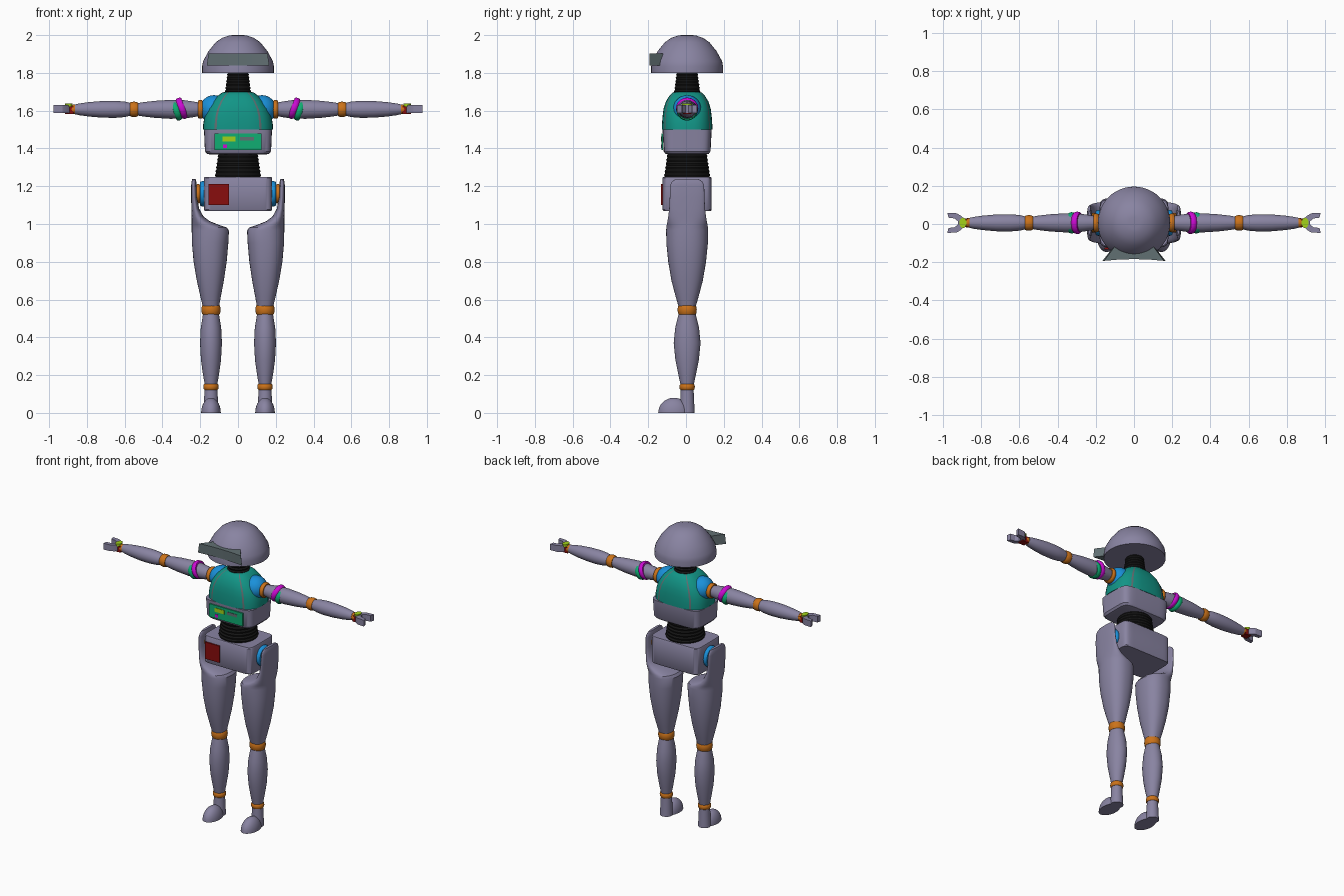
import bpy, bmesh
from math import sin, cos, pi, radians
from mathutils import Matrix, Vector

if "Cube" in bpy.data.objects:
    bpy.data.objects.remove(bpy.data.objects["Cube"], do_unlink=True)

CY = 0.006   # depth centre of the body
ARM_Z = 1.607
LEG_X = 0.143


def material(name, rgb):
    m = bpy.data.materials.new(name)
    m.use_nodes = True
    m.diffuse_color = (*rgb, 1)
    m.node_tree.nodes["Principled BSDF"].inputs["Base Color"].default_value = (*rgb, 1)
    return m


SHELL = material("lavender grey", (0.25, 0.23, 0.36))
TEAL = material("teal", (0.006, 0.3, 0.24))
ORANGE = material("orange", (0.6, 0.17, 0.01))
BLUE = material("blue", (0.01, 0.28, 0.7))
MAGENTA = material("magenta", (0.6, 0.003, 0.65))
GREEN = material("green", (0.005, 0.42, 0.17))
RED = material("dark red", (0.25, 0.004, 0.004))
LIME = material("lime", (0.36, 0.65, 0.01))
SLATE = material("slate grey", (0.12, 0.16, 0.17))
BLACK = material("black", (0.008, 0.008, 0.008))


def finish(name, bm, mat, mirror=False, angle=35):
    bmesh.ops.recalc_face_normals(bm, faces=bm.faces)
    me = bpy.data.meshes.new(name)
    for f in bm.faces:
        f.smooth = True
    bm.to_mesh(me)
    bm.free()
    me.set_sharp_from_angle(angle=radians(angle))
    me.materials.append(mat)
    ob = bpy.data.objects.new(name, me)
    bpy.context.collection.objects.link(ob)
    if mirror:
        ob.modifiers.new("Mirror", "MIRROR").use_mirror_merge = False
    return ob


def loft(name, sections, mat, axis="z", power=2, angles=None, mirror=False, matrix=None):
    """Skin superellipse sections (t, a_min, a_max, b_min, b_max) along an axis."""
    angles = angles or [i * 7.5 for i in range(48)]
    bm = bmesh.new()
    rings = []
    for t, a0, a1, b0, b1 in sections:
        ring = []
        for d in angles:
            c, s = cos(radians(d)), sin(radians(d))
            u = abs(c) ** (2 / power) * (1 if c > 0 else -1)
            v = abs(s) ** (2 / power) * (1 if s > 0 else -1)
            a, b = (a0 + a1 + u * (a1 - a0)) / 2, (b0 + b1 + v * (b1 - b0)) / 2
            ring.append(bm.verts.new((a, b, t) if axis == "z" else (t, a, b)))
        rings.append(ring)
    n = len(angles)
    for low, high in zip(rings, rings[1:]):
        for i in range(n):
            j = (i + 1) % n
            bm.faces.new((low[i], low[j], high[j], high[i]))
    bm.faces.new(rings[0])
    bm.faces.new(rings[-1])
    if matrix:
        bm.transform(matrix)
    return finish(name, bm, mat, mirror)


def turned(name, profile, mat, axis="z", centre=(0, CY), **kw):
    """Round part from (position, radius) pairs."""
    a, b = centre
    return loft(name, [(t, a - r, a + r, b - r, b + r) for t, r in profile], mat, axis, **kw)


def band(name, t0, t1, r, mat, **kw):
    """Short ring with rounded edges."""
    h = t1 - t0
    shape = ((0, 0.86), (0.15, 0.95), (0.5, 1), (0.85, 0.95), (1, 0.86))
    return turned(name, [(t0 + h * k, r * s) for k, s in shape], mat, **kw)


def bellows(name, z0, z1, r0, r1, ribs):
    """Ribbed flexible sleeve."""
    steps = ribs * 2
    turned(name, [(z0 + (z1 - z0) * i / steps,
                   r0 + (r1 - r0) * i / steps - 0.005 * (i % 2)) for i in range(steps + 1)], BLACK)


def prism(name, outline, z0, z1, mat, mirror=False, shrink=1):
    """Extruded plan outline, optionally narrower at the top."""
    bm = bmesh.new()
    low = [bm.verts.new((x, y, z0)) for x, y in outline]
    high = [bm.verts.new((x * shrink, y, z1)) for x, y in outline]
    bm.faces.new(low)
    bm.faces.new(high)
    for i in range(len(low)):
        j = (i + 1) % len(low)
        bm.faces.new((low[i], low[j], high[j], high[i]))
    return finish(name, bm, mat, mirror, 25)


def box(name, x0, x1, y0, y1, z0, z1, mat, mirror=False):
    return prism(name, [(x0, y0), (x1, y0), (x1, y1), (x0, y1)], z0, z1, mat, mirror)


# Helmet and visor
turned("helmet", [(1.8, 0.19), (1.835, 0.19), (1.862, 0.185), (1.915, 0.156),
                  (1.962, 0.118), (1.985, 0.085), (1.997, 0.05), (2, 0.03)], SHELL)
prism("visor", [(-0.165, -0.193), (-0.08, -0.186), (0, -0.184), (0.08, -0.186),
                (0.165, -0.193), (0.108, -0.12), (-0.108, -0.12)], 1.84, 1.903, SLATE, shrink=0.95)

# Flexible neck and waist
bellows("neck", 1.685, 1.81, 0.072, 0.056, 7)
bellows("waist", 1.24, 1.38, 0.125, 0.105, 7)

# Chest with narrow seam strips, front and back
quarter = [0, 10, 20, 30, 40, 48, 55, 60, 70, 80]
angles = (quarter + [180 - d for d in quarter[:0:-1]] + [90])
angles = sorted(angles + [180]) 
angles = angles[:-1] + [180 + d for d in angles[:-1]]
chest = loft("chest", [(z, -w, w, CY - d, CY + d) for z, w, d in (
    (1.5, 0.185, 0.133), (1.53, 0.184, 0.133), (1.57, 0.177, 0.13), (1.61, 0.163, 0.125),
    (1.65, 0.136, 0.112), (1.68, 0.105, 0.093), (1.695, 0.085, 0.078), (1.7, 0.07, 0.066))],
    TEAL, power=2.8, angles=angles)
chest.data.materials.append(SLATE)
seams = [i for i, d in enumerate(angles) if d in (55, 120, 235, 300)]
for p in chest.data.polygons:
    if len(p.vertices) == 4 and p.index % len(angles) in seams:
        p.material_index = 1

# Lower chest and pelvis
loft("lower_chest", [(z, -w, w, CY - d, CY + d) for z, w, d in (
    (1.368, 0.15, 0.1), (1.372, 0.165, 0.115), (1.385, 0.175, 0.124), (1.5, 0.18, 0.13))],
    SHELL, power=6)
loft("pelvis", [(z, -w, w, CY - d, CY + d) for z, w, d in (
    (1.07, 0.177, 0.126), (1.076, 0.18, 0.13), (1.244, 0.18, 0.13), (1.25, 0.177, 0.126))],
    SHELL, power=9)

# Front panels
box("chest_panel", -0.125, 0.125, -0.13, -0.1205, 1.392, 1.48, GREEN)
box("lime_display", -0.082, -0.012, -0.133, -0.129, 1.438, 1.464, LIME)
box("grey_slot", 0.01, 0.085, -0.133, -0.129, 1.442, 1.461, SLATE)
box("magenta_button", -0.08, -0.058, -0.133, -0.129, 1.402, 1.422, MAGENTA)
box("pelvis_panel", -0.155, -0.047, -0.133, -0.1235, 1.1, 1.213, RED)

# Shoulders
bm = bmesh.new()
bmesh.ops.create_uvsphere(bm, u_segments=32, v_segments=20, radius=0.075,
                          matrix=Matrix.Translation((0.127, CY, ARM_Z)))
finish("shoulder_balls", bm, BLUE, True)

# Arms, built along x and mirrored
arm = dict(axis="x", centre=(CY, ARM_Z), mirror=True)
band("shoulder_joints", 0.185, 0.213, 0.05, ORANGE, **arm)
turned("upper_arms", [(0.205, 0.036), (0.24, 0.042), (0.29, 0.049), (0.36, 0.05),
                      (0.44, 0.045), (0.5, 0.038), (0.535, 0.032)], SHELL, **arm)
for name, offset, radius, mat in (("magenta_armbands", -0.016, 0.059, MAGENTA),
                                  ("green_armbands", 0.016, 0.056, GREEN)):
    tilt = Matrix.Translation((0.312, CY, ARM_Z)) @ Matrix.Rotation(0.36, 4, "Y")
    band(name, offset - 0.016, offset + 0.016, radius, mat, axis="x", centre=(0, 0),
         mirror=True, matrix=tilt)
band("elbows", 0.53, 0.572, 0.041, ORANGE, **arm)
turned("forearms", [(0.567, 0.033), (0.6, 0.041), (0.65, 0.045), (0.72, 0.044),
                    (0.79, 0.038), (0.84, 0.031), (0.862, 0.026)], SHELL, **arm)
band("wrists", 0.855, 0.882, 0.025, ORANGE, **arm)

# Two-pronged hands with a red palm block and a lime cap
half = [(0.885, 0.012), (0.905, 0.036), (0.928, 0.05), (0.978, 0.053),
        (0.972, 0.027), (0.94, 0.023), (0.922, 0.008)]
outline = [(x, CY + y) for x, y in half] + [(x, CY - y) for x, y in reversed(half)]
prism("hands", outline, 1.588, 1.63, SHELL, True)
box("palm_blocks", 0.87, 0.915, CY - 0.022, CY + 0.022, 1.582, 1.622, RED, True)
loft("hand_caps", [(z, 0.877, 0.915, CY - 0.027, CY + 0.027) for z in (1.622, 1.637)],
     LIME, mirror=True)

# Hip joints
hip = dict(axis="x", centre=(CY, 1.16), mirror=True)
band("hip_discs", 0.17, 0.202, 0.068, BLUE, **hip)
band("hip_joints", 0.198, 0.225, 0.052, ORANGE, **hip)

# Thighs, scooped on the inside and rising to a thin outer hip plate
loft("thighs", [(z, a, b, CY - d, CY + d) for z, a, b, d in (
    (0.565, 0.1, 0.187, 0.046), (0.62, 0.09, 0.2, 0.062), (0.7, 0.075, 0.218, 0.083),
    (0.8, 0.06, 0.235, 0.1), (0.9, 0.051, 0.244, 0.11), (0.965, 0.048, 0.245, 0.111),
    (0.982, 0.06, 0.245, 0.11), (0.995, 0.1, 0.245, 0.108), (1.015, 0.15, 0.245, 0.104),
    (1.04, 0.183, 0.246, 0.1), (1.08, 0.205, 0.247, 0.095), (1.14, 0.217, 0.248, 0.092),
    (1.205, 0.22, 0.248, 0.09), (1.225, 0.221, 0.246, 0.08), (1.238, 0.224, 0.242, 0.06))],
    SHELL, power=2.3, mirror=True)

# Lower legs
leg = dict(centre=(LEG_X, CY), mirror=True)
band("knees", 0.52, 0.572, 0.051, ORANGE, **leg)
loft("shins", [(z, LEG_X - w, LEG_X + w, CY - d, CY + d) for z, w, d in (
    (0.145, 0.032, 0.034), (0.2, 0.042, 0.046), (0.28, 0.053, 0.062), (0.37, 0.058, 0.071),
    (0.45, 0.054, 0.063), (0.525, 0.042, 0.045))], SHELL, mirror=True)
band("ankles", 0.122, 0.153, 0.041, ORANGE, **leg)
turned("heels", [(0, 0.04), (0.06, 0.037), (0.128, 0.034)], SHELL, **leg)

# Domed toes
dome = [(0.08 * sin(k * pi / 16), cos(k * pi / 16)) for k in range(8)] + [(0.08, 0.06)]
loft("toes", [(z, LEG_X - 0.052 * r, LEG_X + 0.052 * r, -0.064 - 0.083 * r, -0.064 + 0.083 * r)
              for z, r in dome], SHELL, mirror=True)
